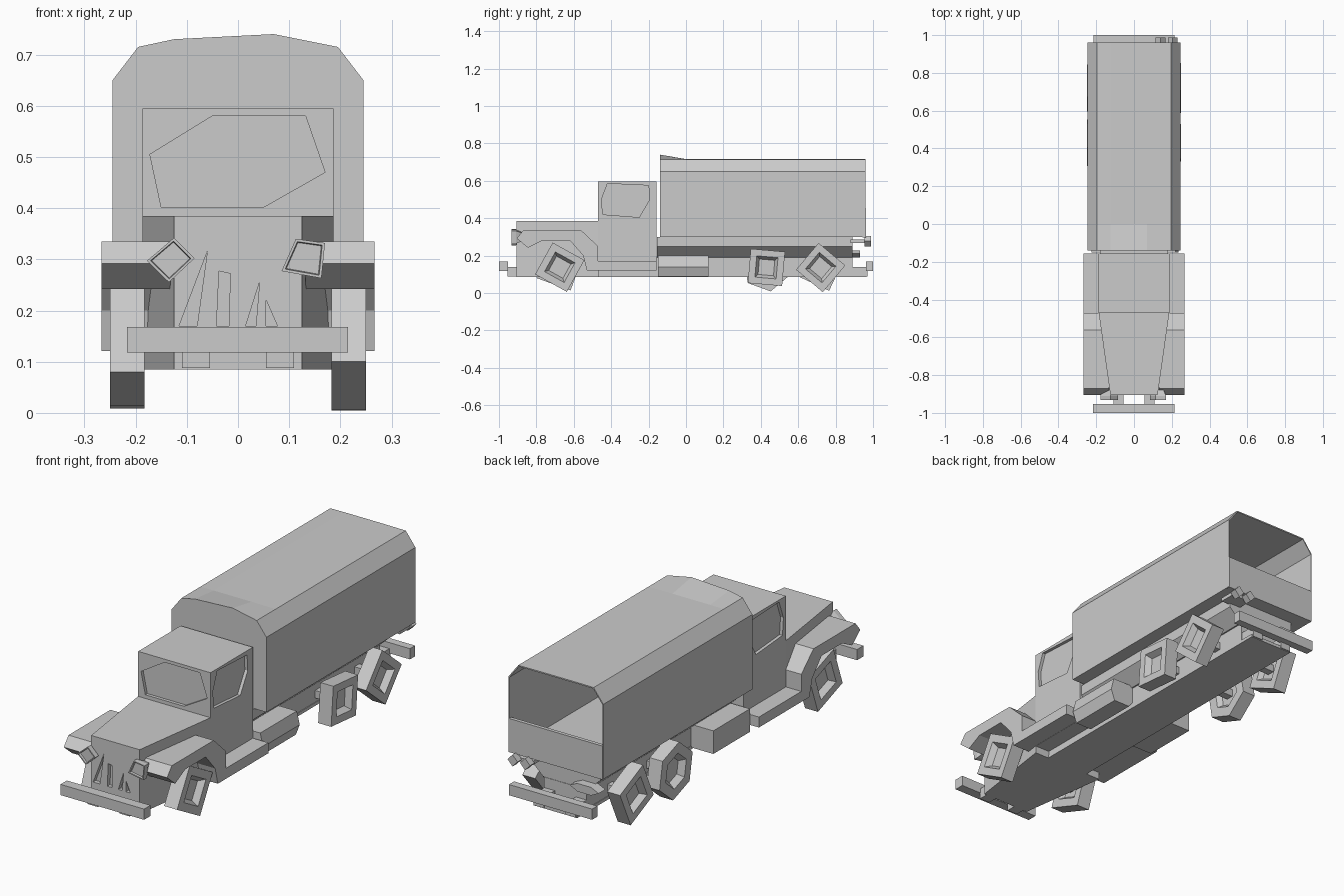
import bpy, bmesh, math
from mathutils import Vector

if "Cube" in bpy.data.objects:
    bpy.data.objects.remove(bpy.data.objects["Cube"])


def loft(name, rings, cap0=True, cap1=True):
    """Skin equal-length closed rings into one flat-faced mesh."""
    bm = bmesh.new()
    rows = [[bm.verts.new(p) for p in r] for r in rings]
    n = len(rows[0])
    for a, b in zip(rows, rows[1:]):
        for i in range(n):
            j = (i + 1) % n
            bm.faces.new((a[i], a[j], b[j], b[i]))
    if cap0:
        bm.faces.new(rows[0])
    if cap1:
        bm.faces.new(rows[-1])
    bmesh.ops.recalc_face_normals(bm, faces=bm.faces)
    me = bpy.data.meshes.new(name)
    bm.to_mesh(me)
    bm.free()
    ob = bpy.data.objects.new(name, me)
    bpy.context.collection.objects.link(ob)
    return ob


def box(name, x0, x1, y0, y1, z0, z1):
    q = [(x0, z0), (x1, z0), (x1, z1), (x0, z1)]
    return loft(name, [[(x, y, z) for x, z in q] for y in (y0, y1)])


def along_x(name, prof, x0, x1):
    return loft(name, [[(x, y, z) for y, z in prof] for x in (x0, x1)])


def along_y(name, prof, y0, y1):
    return loft(name, [[(x, y, z) for x, z in prof] for y in (y0, y1)])


def cut(target, cutter):
    cutter.hide_render = True
    cutter.hide_set(True)
    m = target.modifiers.new("recess", 'BOOLEAN')
    m.operation = 'DIFFERENCE'
    m.solver = 'EXACT'
    m.object = cutter


# Canvas cover: arched front edge settling to a flat roof, open at the back
def hoop(y, zl, zr):
    return [(x, y, z) for x, z in ((-.245, .3), (-.245, .65), (-.195, .715), (-.125, zl),
                                   (.07, zr), (.195, .715), (.245, .65), (.245, .3))]


cover = loft("canvas_cover", [hoop(-.14, .73, .74), hoop(0, .716, .716), hoop(.96, .716, .716)],
             cap1=False)
sol = cover.modifiers.new("thickness", 'SOLIDIFY')
sol.thickness = .006
sol.offset = -1
box("tailgate", -.243, .243, .945, .962, .298, .455)

# Bed underframe
along_y("bed_frame", [(-.18, .299), (-.18, .25), (-.115, .19), (.115, .19), (.18, .25), (.18, .299)],
        -.155, .89)

# Chassis
box("chassis_spine", -.11, .11, -.5, .89, .092, .189)
box("chassis_plate", -.113, .113, -.55, .965, .085, .1)
for s in (-1, 1):
    box("chassis_rail", s * .055, s * .109, -.955, .97, .088, .14)
box("front_bumper", -.217, .215, -1, -.953, .118, .168)
box("rear_bumper", -.215, .215, .962, 1, .118, .168)

# Cab with recessed windows
cab = box("cab", -.187, .187, -.47, -.157, .12, .595)
cut(cab, along_y("windshield_cutter", [(-.172, .505), (-.05, .58), (.132, .58), (.17, .47),
                                       (.05, .402), (-.15, .402)], -.5, -.455))
for s in (-1, 1):
    cut(cab, along_x("side_window_cutter", [(-.445, .42), (-.452, .5), (-.42, .585), (-.2, .575),
                                            (-.195, .5), (-.25, .405)], s * .172, s * .22))

# Tapered hood with torn-looking grille slots
hood = loft("hood", [[(-w, y, .085), (w, y, .085), (w, y, .385), (-w, y, .385)]
                     for y, w in ((-.905, .125), (-.469, .187))])
for slot in ([(-.06, .315), (-.115, .17), (-.08, .17)],
             [(-.037, .277), (-.015, .272), (-.018, .17), (-.042, .17)],
             [(.042, .255), (.015, .17), (.035, .17)],
             [(.055, .22), (.055, .17), (.077, .17)]):
    cut(hood, along_y("grille_cutter", slot, -.95, -.885))

# Front fenders and running boards
fender = [(-.905, .292), (-.87, .335), (-.56, .335), (-.47, .25), (-.47, .168), (-.53, .121),
          (-.55, .2), (-.62, .28), (-.77, .28), (-.845, .242)]
for s in (-1, 1):
    along_x("front_fender", fender, s * .132, s * .267)
    box("running_board", s * .11, s * .267, -.53, -.157, .121, .17)

# Side tank (right, chamfered) and tool box (left)
along_y("fuel_tank", [(.105, .2), (.22, .2), (.235, .14), (.215, .088), (.13, .088), (.105, .12)],
        -.15, .12)
box("tool_box", -.225, -.105, -.15, .12, .092, .2)


# Wheels: few-sided tyres with a stepped square hub
def wheel(name, s, y, z, r, sides, deg):
    rings = []
    for k, x in ((.45, .205), (.6, .183), (1, .183), (1, .25), (.62, .25), (.45, .222)):
        rings.append([(s * x, y + k * r * math.cos(a), z + k * r * math.sin(a))
                      for a in (math.radians(deg) + math.tau * i / sides for i in range(sides))])
    loft(name, rings)


for s in (-1, 1):
    wheel("front_wheel", s, -.675, .138, .137, 4, 16 if s > 0 else 25)
    wheel("middle_wheel", s, .43, .137, .13, 4 if s > 0 else 6, 40)
    wheel("rear_wheel", s, .72, .136, .132, 4, 5 if s > 0 else 20)
for y in (-.675, .43, .72):
    box("axle", -.205, .205, y - .018, y + .018, .12, .155)

# Headlights: tapered four-sided lamps with a shallow dished lens
for s, corners in ((-1, [(-.125, .342), (-.085, .302), (-.135, .255), (-.178, .297)]),
                   (1, [(.113, .34), (.17, .332), (.163, .263), (.085, .277)])):
    c = sum((Vector(p) for p in corners), Vector((0, 0))) / 4
    rings = []
    for k, y in ((.5, -.865), (1, -.91), (1, -.932), (.85, -.932), (.8, -.922)):
        rings.append([(q.x, y, q.y) for q in (c + (Vector(p) - c) * k for p in corners)])
    loft("headlight", rings)

# Tail lamps on the right, flat lens on the left
for x in (.14, .205):
    along_y("tail_lamp", [(x - .026, .278), (x, .305), (x + .026, .278), (x, .25)], .955, .988)
box("tail_lamp_bracket", .12, .22, .88, .958, .268, .285)
along_y("rear_lens", [(-.2, .21), (-.16, .228), (-.09, .228), (-.05, .21), (-.09, .19), (-.16, .19)],
        .88, .93)
